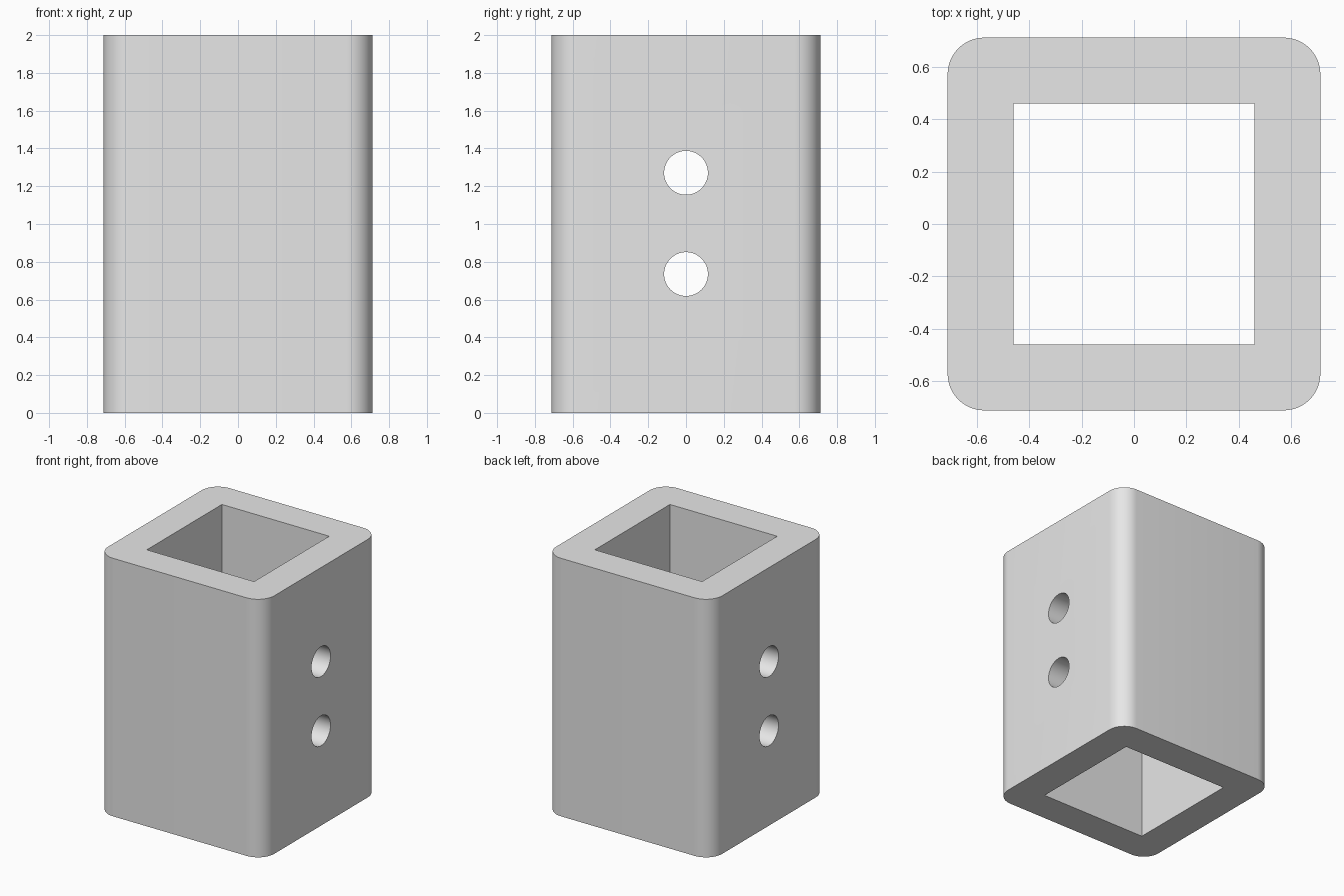
import bpy
import bmesh
import math

HALF, RADIUS, INNER, HEIGHT = 0.712, 0.14, 0.46, 2.0
HOLE_RADIUS, HOLE_HEIGHTS = 0.116, (0.735, 1.271)

cube = bpy.data.objects.get("Cube")
if cube:
    bpy.data.objects.remove(cube, do_unlink=True)

grey = bpy.data.materials.new("plain_grey")
grey.use_nodes = True
colour = (0.8, 0.8, 0.8, 1)
grey.diffuse_color = colour
grey.node_tree.nodes["Principled BSDF"].inputs["Base Color"].default_value = colour


def box(name, half, z0, z1):
    """Square upright block between two heights."""
    bpy.ops.mesh.primitive_cube_add(size=1, location=(0, 0, (z0 + z1) / 2))
    obj = bpy.context.object
    obj.name = name
    obj.scale = (2 * half, 2 * half, z1 - z0)
    bpy.ops.object.transform_apply(location=True, rotation=False, scale=True)
    obj.data.materials.append(grey)
    return obj


def cut(target, cutter):
    """Subtract the cutter, then remove it."""
    cutter.hide_render = True
    mod = target.modifiers.new("cut", "BOOLEAN")
    mod.operation, mod.solver, mod.object = "DIFFERENCE", "EXACT", cutter
    bpy.context.view_layer.objects.active = target
    bpy.ops.object.modifier_apply(modifier=mod.name)
    bpy.data.objects.remove(cutter, do_unlink=True)


# Outer block with rounded upright edges
tube = box("square_tube", HALF, 0, HEIGHT)
bm = bmesh.new()
bm.from_mesh(tube.data)
uprights = [e for e in bm.edges if abs(e.verts[0].co.z - e.verts[1].co.z) > 1]
bmesh.ops.bevel(bm, geom=uprights, offset=RADIUS, segments=12, profile=0.5,
                affect="EDGES")
bm.to_mesh(tube.data)
bm.free()

# Square bore
cut(tube, box("bore_cutter", INNER, -0.5, HEIGHT + 0.5))

# Cross holes through both side walls
for z in HOLE_HEIGHTS:
    bpy.ops.mesh.primitive_cylinder_add(vertices=64, radius=HOLE_RADIUS, depth=2,
                                        location=(0, 0, z),
                                        rotation=(0, math.pi / 2, 0))
    drill = bpy.context.object
    drill.name = "hole_cutter"
    drill.data.materials.append(grey)
    cut(tube, drill)

# Smooth rounds, sharp rims
bpy.ops.object.select_all(action="DESELECT")
tube.select_set(True)
bpy.context.view_layer.objects.active = tube
bpy.ops.object.shade_smooth_by_angle(angle=math.radians(30))
